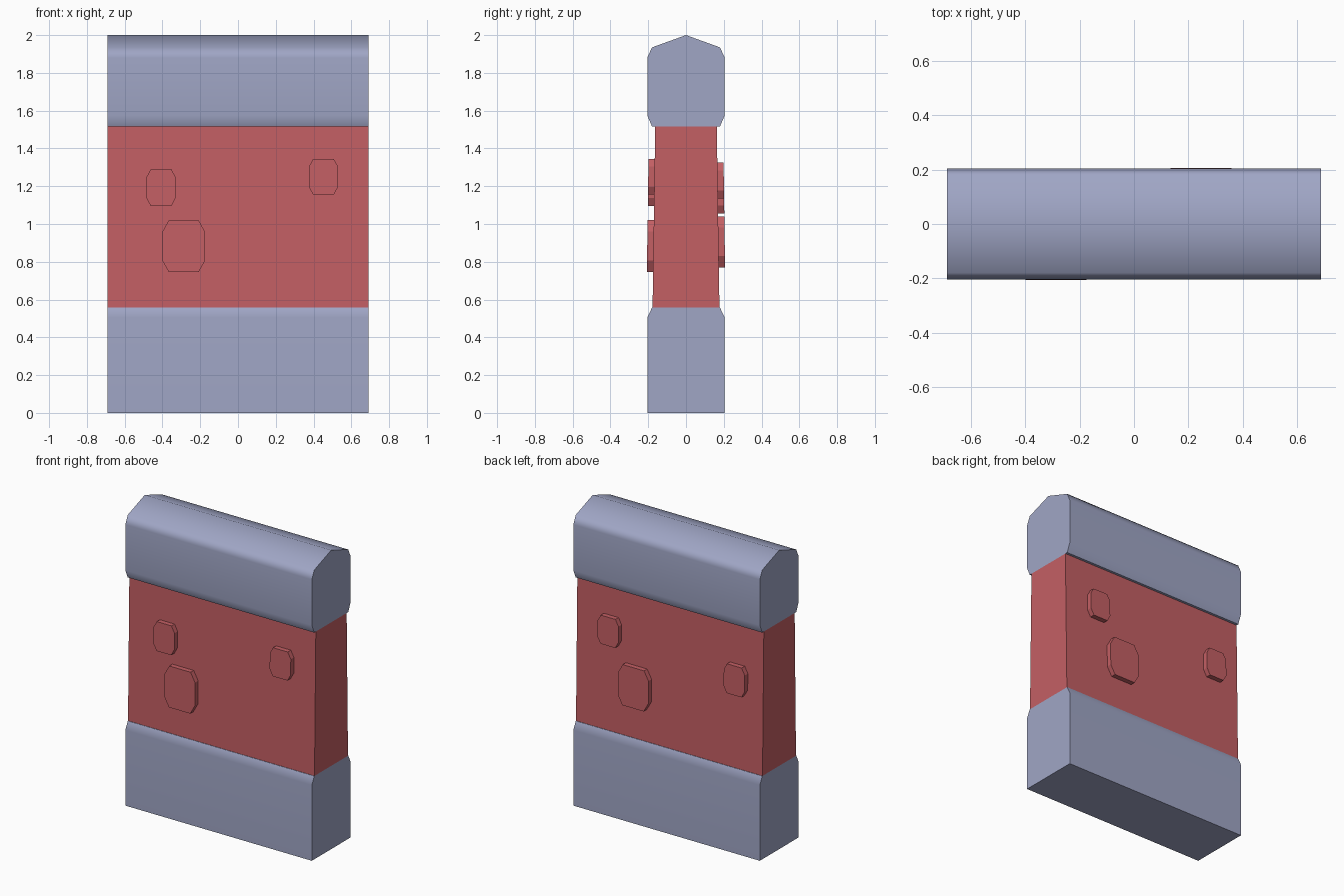
import bpy, bmesh, math

if "Cube" in bpy.data.objects:
    bpy.data.objects.remove(bpy.data.objects["Cube"])

HALF = 0.69  # half length of the wall


def material(name, rgb):
    m = bpy.data.materials.new(name)
    m.diffuse_color = (*rgb, 1)
    m.use_nodes = True
    m.node_tree.nodes["Principled BSDF"].inputs["Base Color"].default_value = m.diffuse_color
    return m


STONE = material("blue grey stone", (0.35, 0.38, 0.56))
RED = material("red plaster", (0.55, 0.115, 0.127))


def prism(name, ring_a, ring_b, mat):
    """Closed solid between two matching outlines."""
    bm = bmesh.new()
    a = [bm.verts.new(p) for p in ring_a]
    b = [bm.verts.new(p) for p in ring_b]
    bm.faces.new(a)
    bm.faces.new(b[::-1])
    n = len(a)
    for i in range(n):
        j = (i + 1) % n
        bm.faces.new((a[i], b[i], b[j], a[j]))
    bmesh.ops.recalc_face_normals(bm, faces=bm.faces)
    me = bpy.data.meshes.new(name)
    bm.to_mesh(me)
    bm.free()
    me.materials.append(mat)
    ob = bpy.data.objects.new(name, me)
    bpy.context.collection.objects.link(ob)
    return ob


def wall_part(name, half_profile, mat, smooth=False):
    """Mirror a (y, z) half profile and extrude it along x."""
    prof = half_profile + [(-y, z) for y, z in reversed(half_profile) if y > 0]
    ob = prism(name, [(-HALF, y, z) for y, z in prof],
               [(HALF, y, z) for y, z in prof], mat)
    if smooth:
        bpy.ops.object.select_all(action='DESELECT')
        ob.select_set(True)
        bpy.context.view_layer.objects.active = ob
        bpy.ops.object.shade_smooth_by_angle(angle=math.radians(50))
        mod = ob.modifiers.new("face_weighted", 'WEIGHTED_NORMAL')
        mod.keep_sharp = True
    return ob


# Base, tapered panel and ridged cap
wall_part("base", [(0.205, 0), (0.205, 0.505), (0.18, 0.557)], STONE, True)
wall_part("panel", [(0.177, 0.557), (0.163, 1.517)], RED)
wall_part("cap", [(0.18, 1.517), (0.205, 1.575), (0.205, 1.88),
                  (0.18, 1.935), (0, 2.0)], STONE, True)


def brick(name, side, x0, x1, z0, z1):
    """Eight-sided brick standing proud of the sloping panel."""
    dx, dz = (x1 - x0) * 0.15, (z1 - z0) * 0.22
    outline = [(x0 + dx, z0), (x1 - dx, z0), (x1, z0 + dz), (x1, z1 - dz),
               (x1 - dx, z1), (x0 + dx, z1), (x0, z1 - dz), (x0, z0 + dz)]

    def ring(offset):
        return [(x, side * (0.177 - (z - 0.557) * 0.0146 + offset), z)
                for x, z in outline]
    prism(name, ring(-0.01), ring(0.033), RED)


# Exposed bricks on the front and back
brick("front_brick_small_left", -1, -0.485, -0.33, 1.095, 1.29)
brick("front_brick_large", -1, -0.40, -0.175, 0.745, 1.02)
brick("front_brick_small_right", -1, 0.375, 0.53, 1.155, 1.345)
brick("back_brick_small_left", 1, 0.36, 0.515, 1.135, 1.325)
brick("back_brick_large", 1, 0.135, 0.36, 0.77, 1.04)
brick("back_brick_small_right", 1, -0.575, -0.42, 1.055, 1.25)
